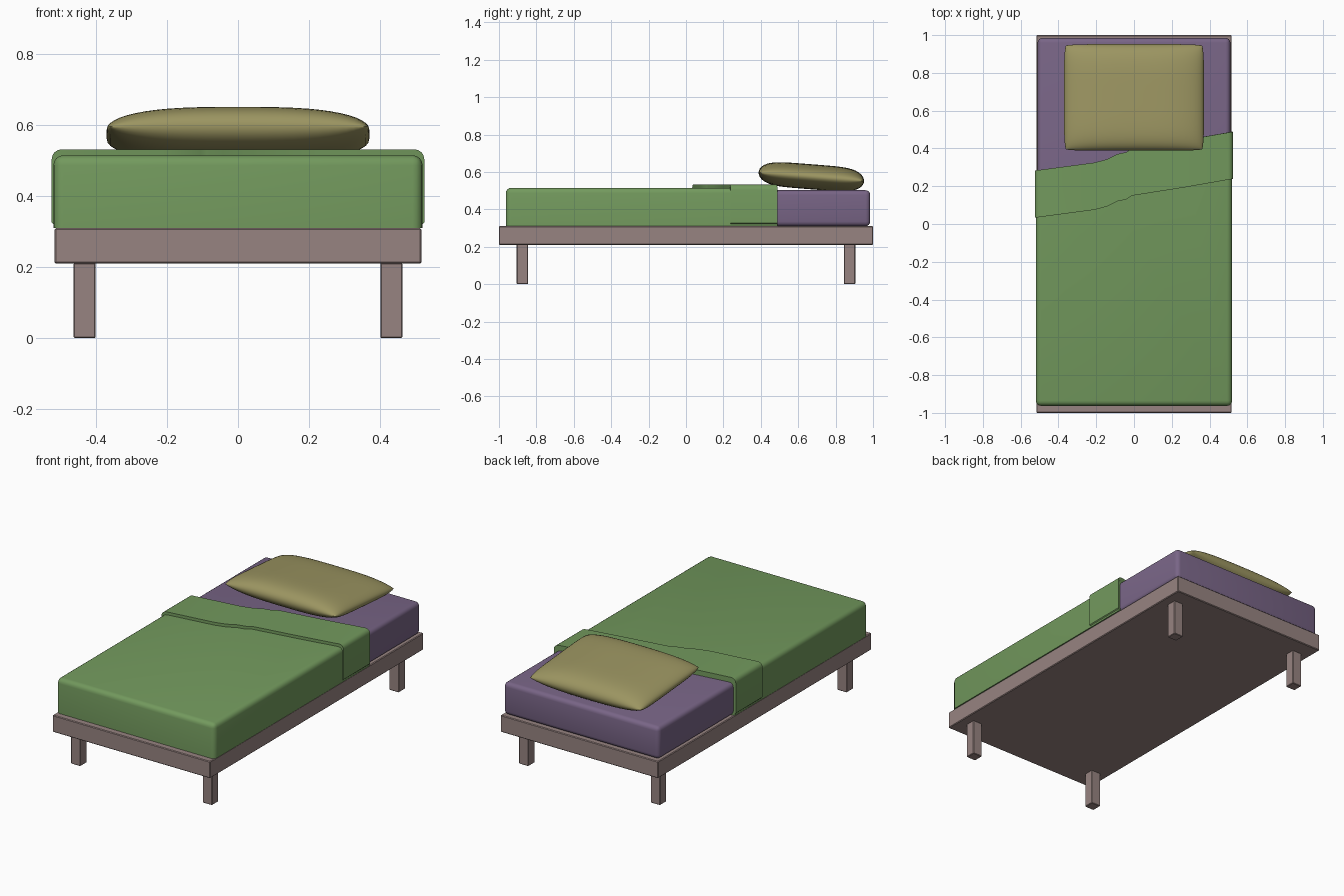
import bpy, bmesh, math

if "Cube" in bpy.data.objects:
    bpy.data.objects.remove(bpy.data.objects["Cube"])


def material(name, rgb):
    m = bpy.data.materials.new(name)
    m.diffuse_color = (*rgb, 1)
    m.use_nodes = True
    m.node_tree.nodes["Principled BSDF"].inputs["Base Color"].default_value = m.diffuse_color
    return m


WOOD = material("wood", (0.31, 0.23, 0.22))
SHEET = material("sheet", (0.19, 0.13, 0.24))
GREEN = material("green_cloth", (0.17, 0.32, 0.11))
CUSHION = material("cushion", (0.33, 0.30, 0.12))


def finish(bm, name, mat, angle=35):
    bmesh.ops.recalc_face_normals(bm, faces=bm.faces)
    me = bpy.data.meshes.new(name)
    bm.to_mesh(me)
    bm.free()
    ob = bpy.data.objects.new(name, me)
    bpy.context.collection.objects.link(ob)
    me.materials.append(mat)
    bpy.ops.object.select_all(action='DESELECT')
    ob.select_set(True)
    bpy.context.view_layer.objects.active = ob
    bpy.ops.object.shade_smooth_by_angle(angle=math.radians(angle))
    return ob


def box(name, lo, hi, mat, radius, segments=1):
    bm = bmesh.new()
    bmesh.ops.create_cube(bm, size=1)
    for v in bm.verts:
        v.co = [(a + b) / 2 + c * (b - a) for a, b, c in zip(lo, hi, v.co)]
    bmesh.ops.bevel(bm, geom=bm.edges[:], offset=radius, segments=segments,
                    profile=0.5, affect='EDGES')
    return finish(bm, name, mat)


# wooden base and four legs
box("bed_frame", (-0.517, -1, 0.21), (0.517, 1, 0.31), WOOD, 0.004)
for sx, side in ((-1, "left"), (1, "right")):
    for sy, end in ((-1, "front"), (1, "back")):
        x, y = sx * 0.432, sy * 0.875
        box(f"{end}_{side}_leg", (x - 0.031, y - 0.03, 0),
            (x + 0.031, y + 0.03, 0.212), WOOD, 0.003)

# mattress
box("mattress", (-0.51, -0.95, 0.31), (0.51, 0.985, 0.502), SHEET, 0.025, 4)

# wavy slanted edge shared by blanket and its folded-back band
WAVE = [(-1, 0.283), (-0.4, 0.325), (-0.27, 0.343), (-0.2, 0.362),
        (-0.17, 0.37), (-0.08, 0.38), (-0.02, 0.40), (0.5, 0.443), (1, 0.489)]


def cloth(name, half_width, top, front, round_foot):
    edge = [(x * half_width, y) for x, y in WAVE]
    bm = bmesh.new()
    base = bm.faces.new([bm.verts.new((x, y, 0.31)) for x, y in front + edge[::-1]])
    ret = bmesh.ops.extrude_face_region(bm, geom=[base])
    for v in ret["geom"]:
        if isinstance(v, bmesh.types.BMVert):
            v.co.z = top

    def on_side(e):
        a, b = (v.co for v in e.verts)
        return abs(a.x + b.x) > 2 * half_width - 1e-4 and abs(a.z - b.z) < 1e-4

    def on_foot(e):
        return round_foot and all(v.co.y < front[0][1] + 1e-4 for v in e.verts)

    upper = [e for e in bm.edges if (on_side(e) or on_foot(e))
             and max(v.co.z for v in e.verts) > 0.4]
    bmesh.ops.bevel(bm, geom=upper, offset=0.028, segments=4, profile=0.5,
                    affect='EDGES')
    if not round_foot:
        lower = [e for e in bm.edges if on_side(e) and e.verts[0].co.z < 0.32]
        bmesh.ops.bevel(bm, geom=lower, offset=0.016, segments=1, affect='EDGES')
    bmesh.ops.triangulate(bm, faces=[f for f in bm.faces if len(f.verts) > 4])
    return finish(bm, name, GREEN)


cloth("blanket", 0.52, 0.515, [(-0.52, -0.963), (0.52, -0.963)], True)
cloth("blanket_fold", 0.525, 0.532, [(x * 0.525, y - 0.25) for x, y in WAVE], False)

# pillow: puffed upper and lower surfaces, tilted down toward the head end
N = 28
bm = bmesh.new()
for s in (1, -1):
    grid = []
    for i in range(N + 1):
        row = []
        for j in range(N + 1):
            u = math.sin(math.pi * (i / N - 0.5))
            v = math.sin(math.pi * (j / N - 0.5))
            puff = math.sqrt(max(0, (1 - abs(u) ** 3) * (1 - abs(v) ** 5)))
            x = 0.37 * u * (1 - 0.025 * v ** 8)
            y = 0.67 + 0.282 * v * (1 - 0.025 * u ** 8)
            row.append(bm.verts.new((x, y, 0.574 - 0.022 * v + s * 0.067 * puff)))
        grid.append(row)
    for i in range(N):
        for j in range(N):
            bm.faces.new((grid[i][j], grid[i + 1][j], grid[i + 1][j + 1], grid[i][j + 1]))
bmesh.ops.remove_doubles(bm, verts=bm.verts, dist=1e-5)
finish(bm, "pillow", CUSHION, 60)
